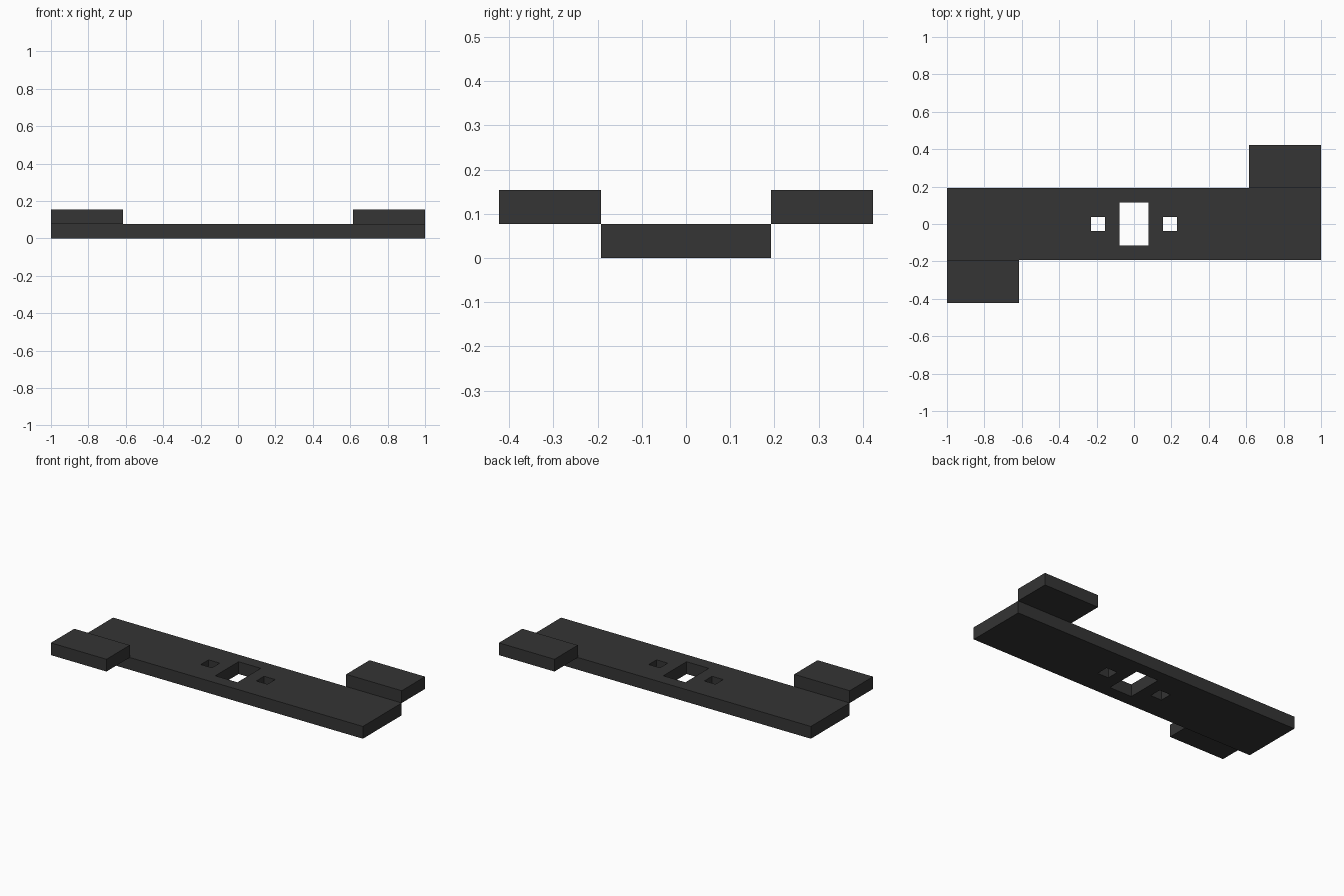
import bpy, bmesh

if "Cube" in bpy.data.objects:
    bpy.data.objects.remove(bpy.data.objects["Cube"])

U = 2 / 26  # one module: the plate is 26 modules long

dark = bpy.data.materials.new("dark_grey")
dark.diffuse_color = (0.035, 0.035, 0.035, 1)
dark.use_nodes = True
dark.node_tree.nodes["Principled BSDF"].inputs["Base Color"].default_value = dark.diffuse_color


def slab(name, xs, ys, z, holes=()):
    """One-module-thick slab on a cell grid, leaving out the cells inside holes."""
    bm = bmesh.new()
    grid = [[bm.verts.new((x * U, y * U, z * U)) for y in ys] for x in xs]
    for i in range(len(xs) - 1):
        for j in range(len(ys) - 1):
            cx, cy = (xs[i] + xs[i + 1]) / 2, (ys[j] + ys[j + 1]) / 2
            if any(a < cx < b and c < cy < d for a, b, c, d in holes):
                continue
            bm.faces.new((grid[i][j], grid[i + 1][j], grid[i + 1][j + 1], grid[i][j + 1]))
    bmesh.ops.delete(bm, geom=[v for v in bm.verts if not v.link_faces], context='VERTS')
    top = bmesh.ops.extrude_face_region(bm, geom=bm.faces[:], use_keep_orig=True)
    bmesh.ops.translate(bm, vec=(0, 0, U),
                        verts=[g for g in top["geom"] if isinstance(g, bmesh.types.BMVert)])
    bmesh.ops.recalc_face_normals(bm, faces=bm.faces[:])
    mesh = bpy.data.meshes.new(name)
    bm.to_mesh(mesh)
    bm.free()
    mesh.materials.append(dark)
    obj = bpy.data.objects.new(name, mesh)
    bpy.context.collection.objects.link(obj)


# Base plate with a central slot and two small square holes
slab("base_plate", [-13, -3, -2, -1, 1, 2, 3, 13], [-2.5, -1.5, -0.5, 0.5, 1.5, 2.5], 0,
     holes=[(-1, 1, -1.5, 1.5), (-3, -2, -0.5, 0.5), (2, 3, -0.5, 0.5)])

# Raised tabs at opposite corners
slab("front_left_tab", [-13, -8], [-5.5, -2.5], 1)
slab("back_right_tab", [8, 13], [2.5, 5.5], 1)
